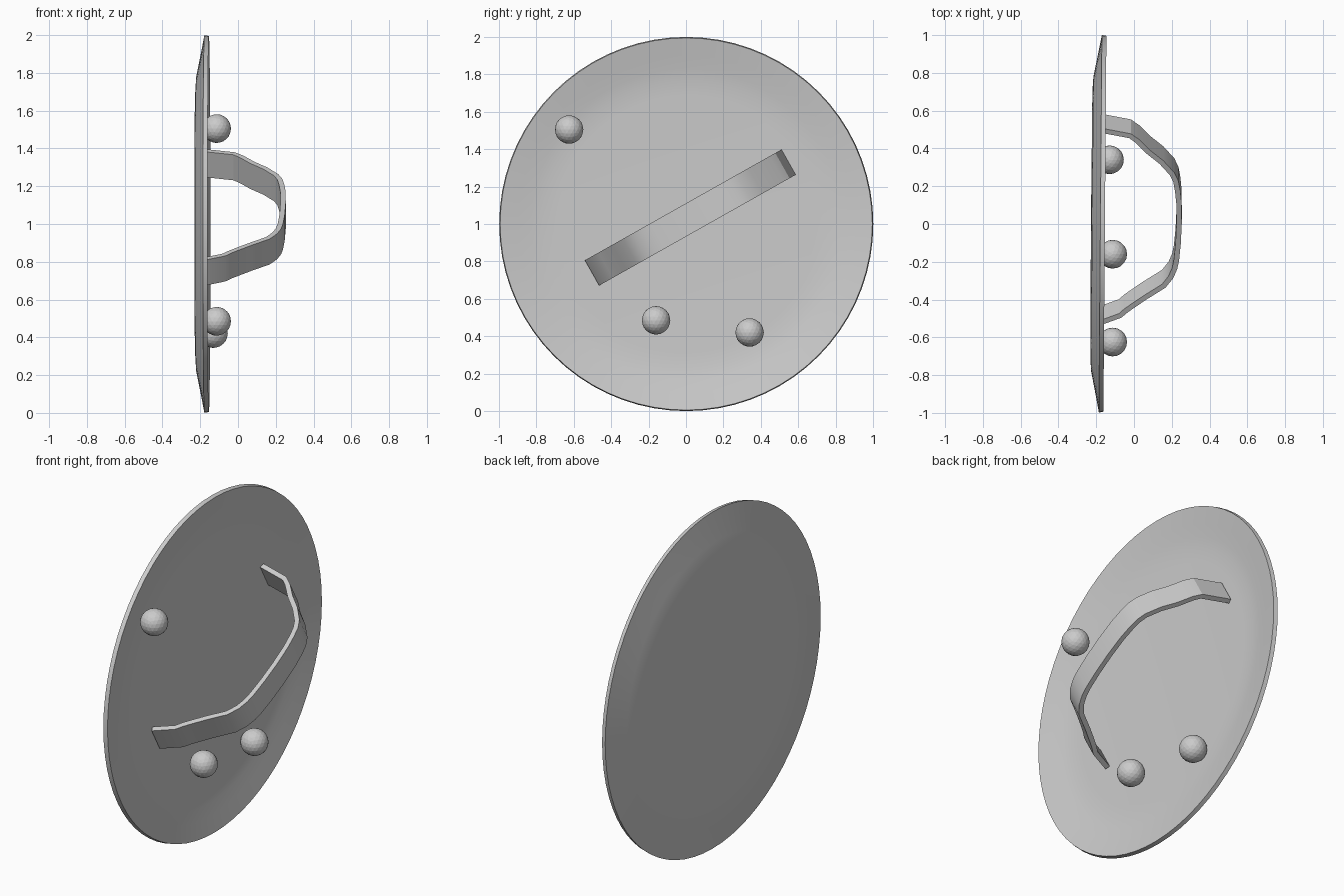
import bpy, bmesh, math
from mathutils import Vector, Matrix

if "Cube" in bpy.data.objects:
    bpy.data.objects.remove(bpy.data.objects["Cube"])

grey = bpy.data.materials.new("plain grey")
grey.diffuse_color = (0.6, 0.6, 0.6, 1)
grey.use_nodes = True
grey.node_tree.nodes["Principled BSDF"].inputs["Base Color"].default_value = grey.diffuse_color


def make_object(name, bm, angle=30):
    bmesh.ops.recalc_face_normals(bm, faces=bm.faces)
    mesh = bpy.data.meshes.new(name)
    bm.to_mesh(mesh)
    bm.free()
    mesh.materials.append(grey)
    ob = bpy.data.objects.new(name, mesh)
    bpy.context.collection.objects.link(ob)
    bpy.ops.object.select_all(action='DESELECT')
    ob.select_set(True)
    bpy.context.view_layer.objects.active = ob
    if angle:
        bpy.ops.object.shade_smooth_by_angle(angle=math.radians(angle))
    return ob


# Shallow round dish: (radius, x) profile spun about the x axis
profile = [(0, -0.228), (0.70, -0.226), (0.78, -0.221), (0.84, -0.209), (0.90, -0.197),
           (1.0, -0.178), (0.995, -0.154), (0.90, -0.173), (0.83, -0.187),
           (0.77, -0.196), (0.69, -0.2), (0, -0.202)]
bm = bmesh.new()
verts = [bm.verts.new((x, 0, r)) for r, x in profile]
edges = [bm.edges.new(pair) for pair in zip(verts, verts[1:])]
bmesh.ops.spin(bm, geom=verts + edges, cent=(0, 0, 0), axis=(1, 0, 0),
               angle=math.tau, steps=72, use_merge=True)
bmesh.ops.remove_doubles(bm, verts=bm.verts, dist=0.0005)
dish = make_object("dish", bm)
dish.matrix_world = Matrix.Translation((0, 0, 1)) @ Matrix.Rotation(-0.008, 4, 'Z')

# Bent strap handle: (distance along strap, x) outline, thickened inwards
outer = [Vector(p) for p in [
    (0.585, -0.195), (0.548, -0.025), (0.52, 0.008), (0.455, 0.065), (0.392, 0.135),
    (0.323, 0.19), (0.28, 0.208), (0.226, 0.217), (0.15, 0.224), (0.03, 0.225),
    (-0.09, 0.22), (-0.19, 0.211), (-0.24, 0.202), (-0.29, 0.183), (-0.34, 0.148),
    (-0.406, 0.055), (-0.456, -0.01), (-0.49, -0.052), (-0.518, -0.08), (-0.568, -0.2)]]
thickness, half_width = 0.028, 0.0775
inner = []
for i, p in enumerate(outer):
    d = (outer[min(i + 1, len(outer) - 1)] - outer[max(i - 1, 0)]).normalized()
    inner.append(p + Vector((-d.y, d.x)) * -thickness)

tilt = math.radians(29.4)
along = Vector((0, math.cos(tilt), math.sin(tilt)))
across = Vector((0, -math.sin(tilt), math.cos(tilt)))
centre = Vector((0, 0.015, 1.03))
bm = bmesh.new()
rings = []
for o, n in zip(outer, inner):
    rings.append([bm.verts.new(centre + along * p.x + across * s * half_width + Vector((p.y, 0, 0)))
                  for p, s in ((o, -1), (o, 1), (n, 1), (n, -1))])
for a, b in zip(rings, rings[1:]):
    for k in range(4):
        bm.faces.new((a[k], a[(k + 1) % 4], b[(k + 1) % 4], b[k]))
bm.faces.new(rings[0])
bm.faces.new(rings[-1])
make_object("strap_handle", bm, 25)

# Three balls resting on the inner face
for name, pos in (("ball_upper", (-0.113, -0.625, 1.505)),
                  ("ball_lower", (-0.113, -0.16, 0.485)),
                  ("ball_side", (-0.13, 0.34, 0.42))):
    bm = bmesh.new()
    bmesh.ops.create_icosphere(bm, subdivisions=3, radius=0.076,
                               matrix=Matrix.Translation(pos))
    make_object(name, bm, 0)
